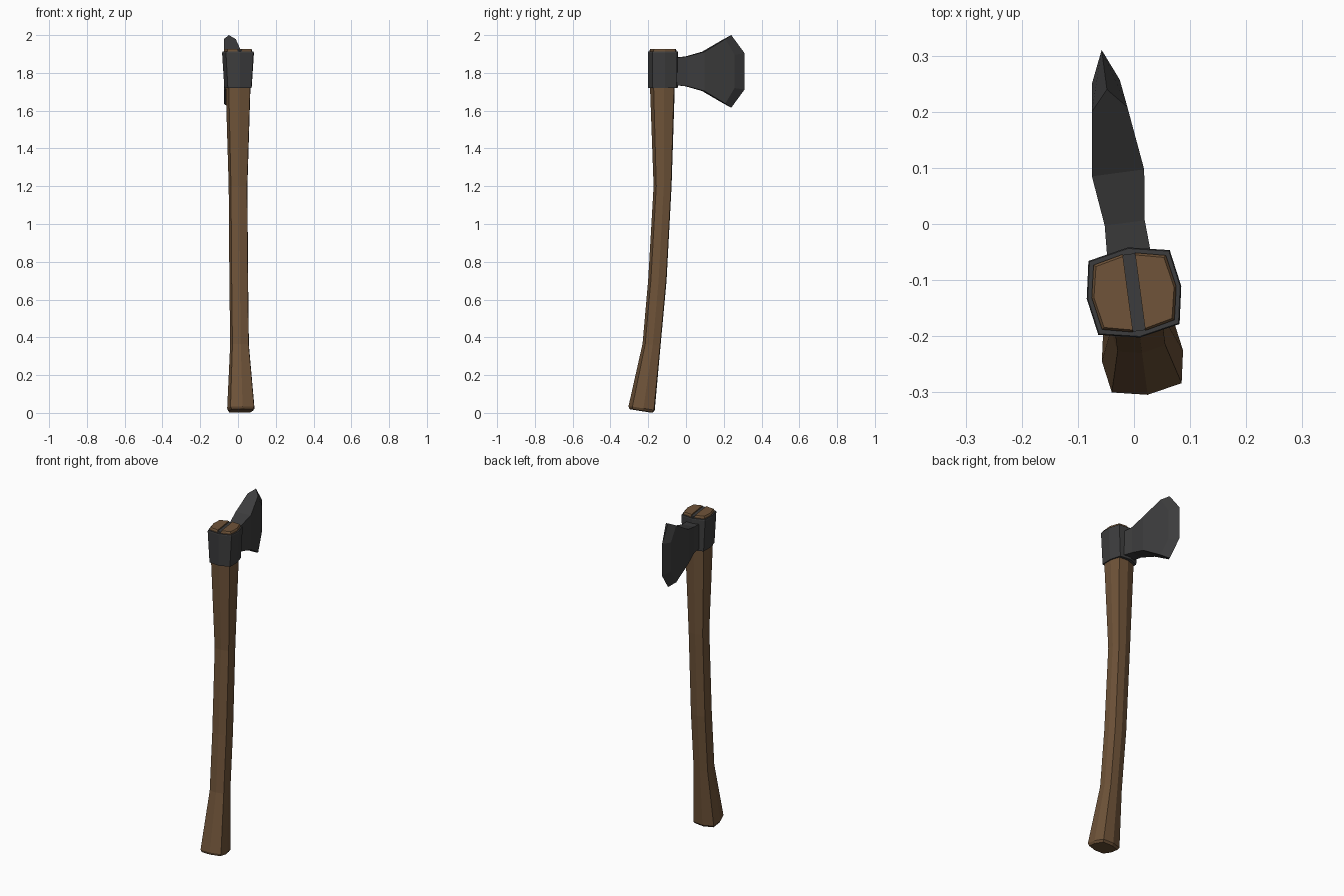
import bpy, bmesh, math

cube = bpy.data.objects.get("Cube")
if cube:
    bpy.data.objects.remove(cube, do_unlink=True)


def material(name, rgb):
    m = bpy.data.materials.new(name)
    m.use_nodes = True
    m.diffuse_color = (*rgb, 1)
    bsdf = m.node_tree.nodes["Principled BSDF"]
    bsdf.inputs["Base Color"].default_value = (*rgb, 1)
    bsdf.inputs["Roughness"].default_value = 0.8
    return m


WOOD = material("brown wood", (0.16, 0.088, 0.041))
STEEL = material("dark steel", (0.046, 0.046, 0.047))
YAW = math.radians(7.6)


def finish(name, bm, mat):
    """Turn a bmesh into a flat-shaded part, yawed with the whole tool."""
    bmesh.ops.recalc_face_normals(bm, faces=bm.faces)
    mesh = bpy.data.meshes.new(name)
    bm.to_mesh(mesh)
    bm.free()
    mesh.materials.append(mat)
    obj = bpy.data.objects.new(name, mesh)
    obj.location = (0, -0.122, 0)
    obj.rotation_euler.z = YAW
    bpy.context.collection.objects.link(obj)
    return obj


def loft(name, rings, mat):
    """Skin matching rings of points and cap both ends."""
    bm = bmesh.new()
    loops = [[bm.verts.new(p) for p in ring] for ring in rings]
    n = len(loops[0])
    for a, b in zip(loops, loops[1:]):
        for i in range(n):
            j = (i + 1) % n
            bm.faces.new((a[i], a[j], b[j], b[i]))
    bm.faces.new(loops[0])
    bm.faces.new(loops[-1])
    return finish(name, bm, mat)


# Squarish octagon shared by handle, collar and handle top
OCTAGON = [(1, 0), (.86, .82), (0, 1), (-.86, .82),
           (-1, 0), (-.86, -.82), (0, -1), (.86, -.82)]


def octagon(z, half_x, half_y, cy=0, tilt=0):
    return [(x * half_x, cy + y * half_y, z - tilt * y * half_y)
            for x, y in OCTAGON]


# Curved handle with flared foot and chamfered butt
loft("handle", [
    octagon(.011, .065, .062, -.117, .16),
    octagon(.024, .073, .070, -.114, .16),
    octagon(.36, .050, .048, -.061, .12),
    octagon(.70, .050, .049, -.030, .06),
    octagon(1.20, .050, .048, -.002),
    octagon(1.72, .066, .066, -.003),
    octagon(1.90, .072, .068),
], WOOD)

# Steel collar around the handle
loft("collar", [
    octagon(1.72, .073, .079),
    octagon(1.906, .085, .081),
    octagon(1.912, .083, .079),
], STEEL)

# Two halves of the handle top, split by a steel wedge
GAP = .011


def half_top(side, z, inset):
    outline = [(GAP, -.070), (.065, -.058), (.076, 0), (.065, .058), (GAP, .070)]
    return [(side * (GAP if x == GAP else x - inset),
             y * (1 - inset * 14), z) for x, y in outline]


for side, label in ((1, "left"), (-1, "right")):
    loft("handle_top_" + label,
         [half_top(side, 1.90, 0), half_top(side, 1.92, 0),
          half_top(side, 1.927, .004)], WOOD)

loft("wedge", [[(x * GAP, y * .069, z) for x, y in
                ((1, -1), (1, 1), (-1, 1), (-1, -1))]
               for z in (1.89, 1.920)], STEEL)

# Flared blade: stations of half thickness, distance forward, half height
bm = bmesh.new()
MID = 1.808
stations = [(.040, .050, .071), (.036, .125, .079), (.047, .215, .104),
            (.032, .329, .171), (.025, .379, .088)]
corner = {(s, k, i): bm.verts.new((s * x, y, MID + k * h))
          for i, (x, y, h) in enumerate(stations)
          for s in (1, -1) for k in (1, -1)}
horn = {k: bm.verts.new((0, .365, MID + k * .192)) for k in (1, -1)}
edge = {k: bm.verts.new((0, .436, MID + k * .096)) for k in (1, -1)}
last = len(stations) - 1
bm.faces.new([corner[c] for c in ((1, 1, 0), (1, -1, 0), (-1, -1, 0), (-1, 1, 0))])
for s in (1, -1):
    # cheeks
    for i in range(2):
        bm.faces.new((corner[s, 1, i], corner[s, 1, i + 1],
                      corner[s, -1, i + 1], corner[s, -1, i]))
    bm.faces.new([corner[s, 1, i] for i in range(2, last + 1)] +
                 [corner[s, -1, i] for i in range(last, 1, -1)])
    # ground bevels
    bm.faces.new((corner[s, 1, last], edge[1], edge[-1], corner[s, -1, last]))
    for k in (1, -1):
        bm.faces.new((corner[s, k, last - 1], horn[k], edge[k], corner[s, k, last]))
for k in (1, -1):
    # upper and lower sides
    for i in range(2):
        bm.faces.new((corner[1, k, i], corner[1, k, i + 1],
                      corner[-1, k, i + 1], corner[-1, k, i]))
    bm.faces.new((corner[1, k, 2], corner[1, k, 3], horn[k],
                  corner[-1, k, 3], corner[-1, k, 2]))
finish("blade", bm, STEEL)
